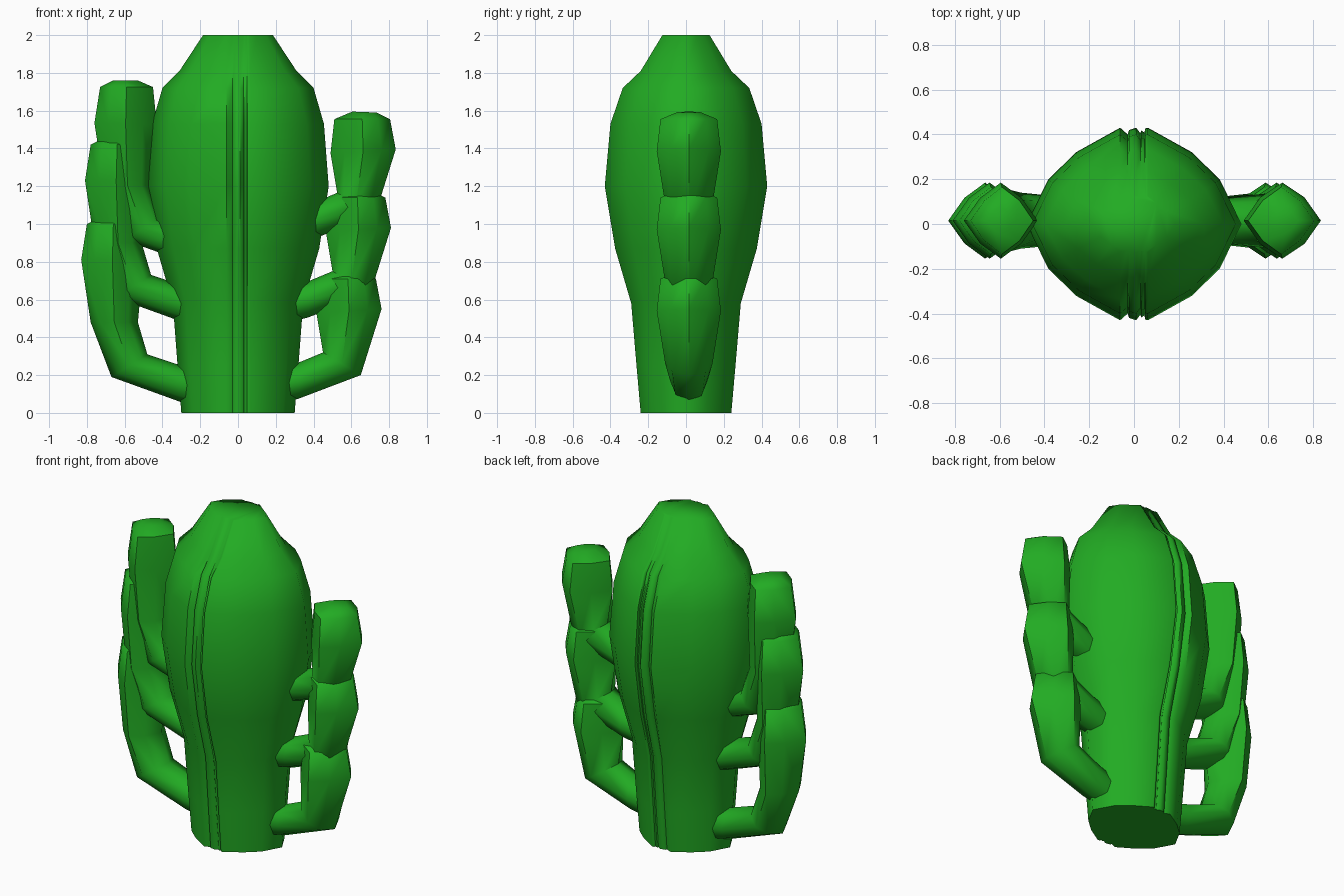
import bpy, bmesh, math

if "Cube" in bpy.data.objects:
    bpy.data.objects.remove(bpy.data.objects["Cube"])

green = bpy.data.materials.new("green")
green.diffuse_color = (0.016, 0.41, 0.017, 1)
green.use_nodes = True
green.node_tree.nodes["Principled BSDF"].inputs["Base Color"].default_value = green.diffuse_color


def loft(name, rings, angle):
    """Skin a list of equal-length point rings and cap both ends."""
    bm = bmesh.new()
    vr = [[bm.verts.new(p) for p in r] for r in rings]
    n = len(vr[0])
    for a, b in zip(vr, vr[1:]):
        for i in range(n):
            j = (i + 1) % n
            bm.faces.new((a[i], a[j], b[j], b[i]))
    bm.faces.new(vr[0][::-1])
    bm.faces.new(vr[-1])
    bmesh.ops.recalc_face_normals(bm, faces=bm.faces)
    me = bpy.data.meshes.new(name)
    bm.to_mesh(me)
    bm.free()
    me.materials.append(green)
    ob = bpy.data.objects.new(name, me)
    bpy.context.collection.objects.link(ob)
    bpy.ops.object.select_all(action='DESELECT')
    ob.select_set(True)
    bpy.context.view_layer.objects.active = ob
    bpy.ops.object.shade_smooth_by_angle(angle=math.radians(angle))


# Trunk: height, half width, half depth, groove strength
PROFILE = [(0, .30, .24, .5), (.25, .32, .262, .5), (.58, .345, .29, .5),
           (.87, .43, .375, 1), (1.2, .48, .43, 1), (1.53, .455, .40, 1),
           (1.72, .40, .335, .9), (1.81, .31, .24, .25), (2, .185, .125, .25)]
# Shallow grooves down the front and back: x, depth below the surface
GROOVES = [(.062, 0), (.05, .003), (.047, .022), (.033, .012), (.028, .024),
           (.01, 0), (-.022, .01), (-.028, .03), (-.062, 0)]


def trunk_ring(z, rx, ry, g):
    quarter = [(1, 0), (.80, .46), (.54, .745)]
    half = [(x * rx, y * ry) for x, y in quarter]
    half += [(x, ry - d * g) for x, d in GROOVES]
    half += [(-x * rx, y * ry) for x, y in quarter[:0:-1]]
    front = [(-rx, 0)] + [(x, -y) for x, y in half[:0:-1]]
    return [(x, y, z) for x, y in half + front]


loft("trunk", [trunk_ring(*p) for p in PROFILE], 66)

# Arm pieces: inner x, inner z, outer x, outer z, half depth, roundness
RIGHT = [(.18, .23, .18, .04, .08, 1), (.33, .27, .32, .075, .10, 1),
         (.45, .32, .65, .20, .125, .8), (.415, .53, .76, .55, .17, .1),
         (.435, .71, .73, .71, .15, 0), (.53, .75, .66, .745, .06, 0)]
LEFT = [(-.16, .22, -.16, .02, .08, 1), (-.33, .26, -.31, .06, .10, 1),
        (-.48, .31, -.67, .19, .125, .8), (-.53, .48, -.78, .48, .145, .3),
        (-.50, .80, -.83, .81, .17, 0), (-.52, 1.0, -.80, 1.0, .15, 0),
        (-.60, 1.035, -.73, 1.035, .06, 0)]
# Pointed section with bulging sides
SECTION = [(1, 0), (.56, .60), (0, 1), (-.56, .60),
           (-1, 0), (-.56, -.60), (0, -1), (.56, -.60)]


def arm(name, stations, shifts):
    for k, (dx, dz) in enumerate(shifts):
        rings = []
        for ix, iz, ox, oz, w, r in stations:
            cx, cz = (ix + ox) / 2 + dx, (iz + oz) / 2 + dz
            hx, hz = (ox - ix) / 2, (oz - iz) / 2
            ring = []
            for u, v in SECTION:
                # round sections push the points out to an ellipse
                f = 1 + r * (1 / math.hypot(u, v) - 1)
                ring.append((cx + u * f * hx, .015 + v * f * w, cz + u * f * hz))
            rings.append(ring)
        loft(f"{name}_{k + 1}", rings, 57)


# The same piece repeated up each side
arm("right_arm", RIGHT, [(0, 0), (.05, .43), (.075, .845)])
arm("left_arm", LEFT, [(0, 0), (.02, .42), (.07, .725)])
